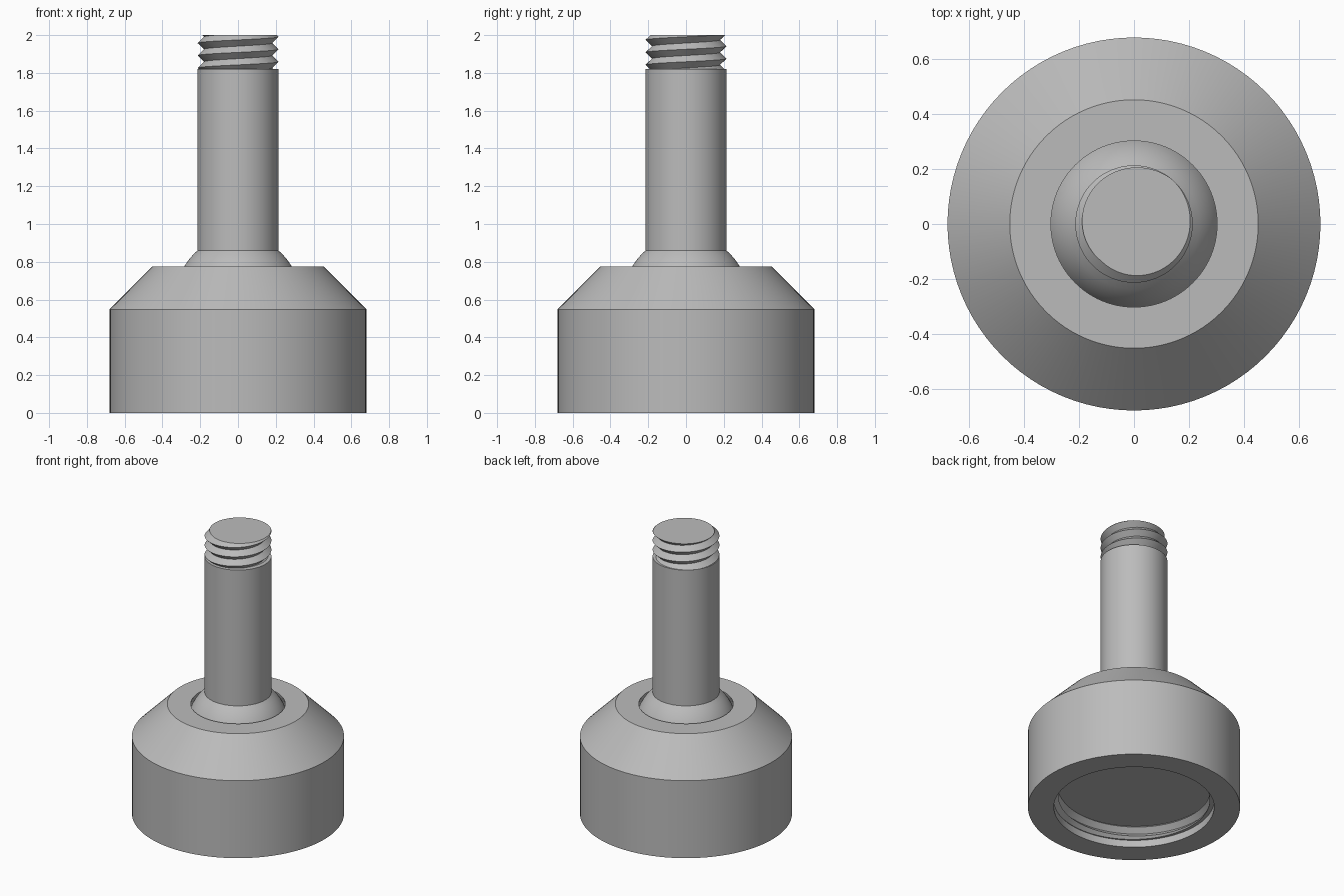
import bpy, bmesh
from math import sin, cos, pi, sqrt, ceil

SEG = 96
PITCH = 0.066

cube = bpy.data.objects.get("Cube")
if cube:
    bpy.data.objects.remove(cube, do_unlink=True)

steel = bpy.data.materials.new("grey metal")
steel.use_nodes = True
GREY = (0.5, 0.5, 0.5, 1)
steel.diffuse_color = GREY
steel.node_tree.nodes["Principled BSDF"].inputs["Base Color"].default_value = GREY


def skin(bm, rows):
    """Join rows of (radius, height) pairs, one pair per angle step, with quads."""
    verts = [[bm.verts.new((r * cos(2 * pi * i / SEG), r * sin(2 * pi * i / SEG), z))
              for i, (r, z) in enumerate(row)] for row in rows]
    for low, high in zip(verts, verts[1:]):
        for i in range(SEG):
            bm.faces.new((low[i], low[i + 1], high[i + 1], high[i]))


def revolve(bm, profile):
    skin(bm, [[p] * (SEG + 1) for p in profile])


def thread(bm, bottom, top, crest_z, crest, root, start):
    """V-shaped helix trimmed between two heights, joined to a plain rim below."""
    def radius(z, turn):
        phase = ((z - crest_z) / PITCH - turn) % 1
        return crest + (root - crest) * (1 - abs(2 * phase - 1))

    rows = [[(start, bottom)] * (SEG + 1)]
    half_steps = ceil((top - bottom) / PITCH * 2) + 6
    first = 2 * int((bottom - crest_z) / PITCH - 2)
    for k in range(first, first + half_steps + 4):
        row = []
        for i in range(SEG + 1):
            turn = i / SEG
            z = crest_z + PITCH * (turn + k / 2)
            z = min(max(z, bottom), top)
            row.append((radius(z, turn), z))
        rows.append(row)
    skin(bm, rows)


def sphere_arc(radius, centre, end_r, steps=24):
    """Profile from the bottom pole up to the given radius above the equator."""
    end_z = centre + sqrt(radius ** 2 - end_r ** 2)
    from math import atan2
    end = atan2(end_z - centre, end_r)
    return [(radius * cos(a), centre + radius * sin(a))
            for a in (-pi / 2 + (end + pi / 2) * i / steps for i in range(steps + 1))]


def finish(bm, name):
    bmesh.ops.remove_doubles(bm, verts=bm.verts, dist=1e-5)
    # cap the open end of the thread
    bmesh.ops.holes_fill(bm, edges=[e for e in bm.edges if e.is_boundary], sides=0)
    bmesh.ops.recalc_face_normals(bm, faces=bm.faces)
    mesh = bpy.data.meshes.new(name)
    bm.to_mesh(mesh)
    bm.free()
    mesh.materials.append(steel)
    obj = bpy.data.objects.new(name, mesh)
    bpy.context.collection.objects.link(obj)
    bpy.ops.object.select_all(action='DESELECT')
    obj.select_set(True)
    bpy.context.view_layer.objects.active = obj
    bpy.ops.object.shade_smooth_by_angle(angle=pi / 6)


BALL_Z = 0.61

# Socket body: ball cavity, chamfered outside, threaded recess underneath
bm = bmesh.new()
cavity = sphere_arc(0.342, BALL_Z, 0.303)
revolve(bm, cavity + [(0.303, 0.775), (0.453, 0.775), (0.68, 0.548),
                      (0.68, 0), (0.514, 0), (0.514, 0.05)])
thread(bm, 0.05, 0.145, 0.09, 0.485, 0.518, 0.514)
finish(bm, "socket_body")

# Ball stud: ball, plain shaft and threaded tip
bm = bmesh.new()
revolve(bm, sphere_arc(0.329, BALL_Z, 0.214) + [(0.214, 1.82)])
thread(bm, 1.82, 2.0, 1.925, 0.214, 0.18, 0.214)
finish(bm, "ball_stud")
